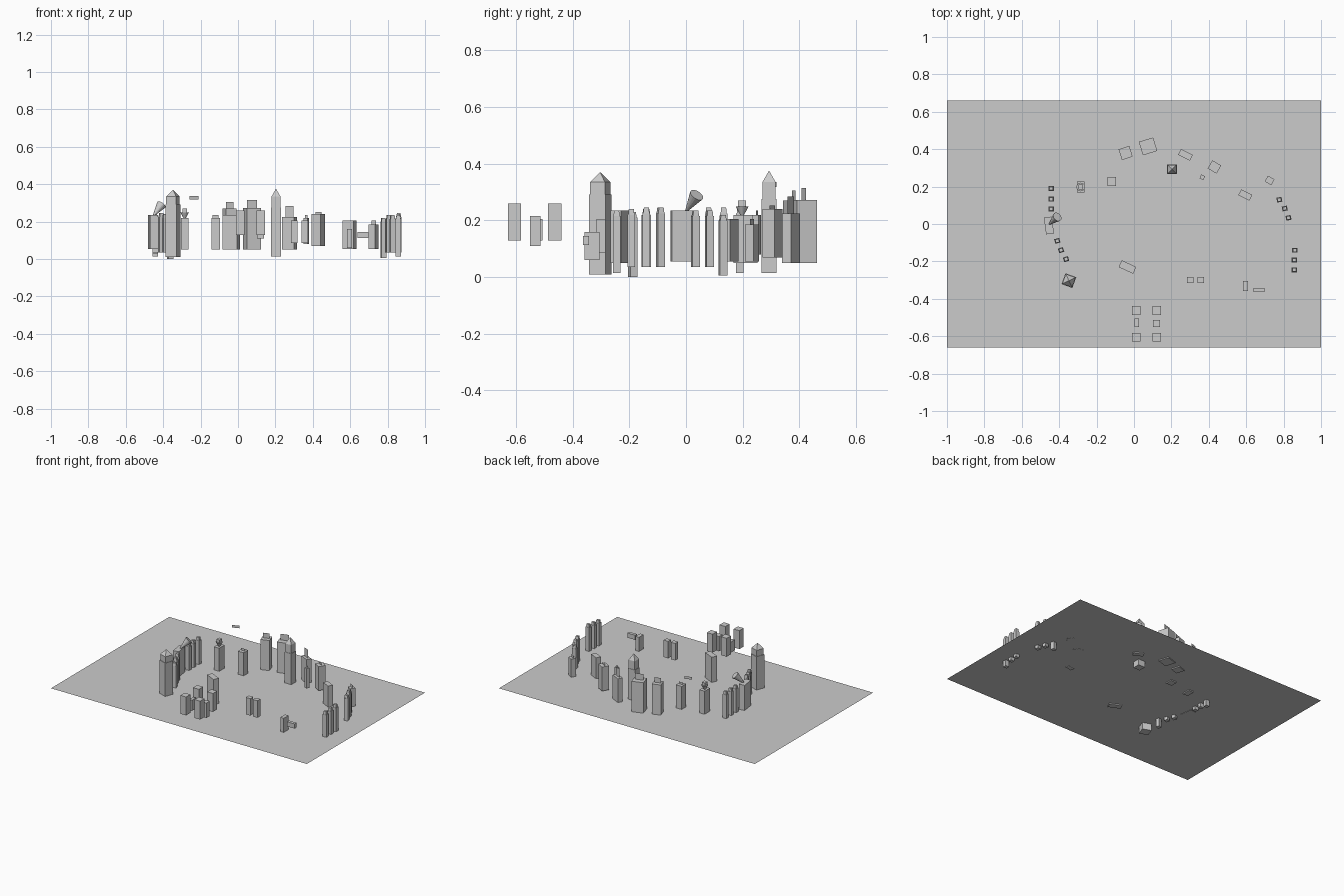
import bpy, math
from mathutils import Vector

def mesh(name, verts, faces):
    me = bpy.data.meshes.new(name)
    me.from_pydata([tuple(v) for v in verts], [], faces)
    me.update()
    ob = bpy.data.objects.new(name, me)
    bpy.context.collection.objects.link(ob)
    return ob

def block(name, x, y, w, d, z0, z1, rot=0, taper=1.0):
    # Upright box, optionally tapered towards the top
    corners = [(-1, -1), (1, -1), (1, 1), (-1, 1)]
    verts = [(a * w / 2, b * d / 2, z0) for a, b in corners]
    verts += [(a * w / 2 * taper, b * d / 2 * taper, z1) for a, b in corners]
    faces = [(3, 2, 1, 0), (4, 5, 6, 7)] + [(i, (i + 1) % 4, (i + 1) % 4 + 4, i + 4) for i in range(4)]
    ob = mesh(name, verts, faces)
    ob.location = (x, y, 0)
    ob.rotation_euler.z = math.radians(rot)
    return ob

def sign(name, x, y, w, z0, z1, rot=0):
    # Flat upright sheet
    h = w / 2
    ob = mesh(name, [(-h, 0, z0), (h, 0, z0), (h, 0, z1), (-h, 0, z1)], [(0, 1, 2, 3)])
    ob.location = (x, y, 0)
    ob.rotation_euler.z = math.radians(rot)

def cone(name, a, b, r1, r2, n=16):
    a, b = Vector(a), Vector(b)
    bpy.ops.mesh.primitive_cone_add(vertices=n, radius1=r1, radius2=r2,
                                    depth=(b - a).length, location=(a + b) / 2)
    ob = bpy.context.object
    ob.name = name
    ob.rotation_euler = (b - a).to_track_quat('Z', 'Y').to_euler()

# Base sheet
mesh("ground_sheet", [(-1, -.66, .057), (1, -.66, .057), (1, .66, .057), (-1, .66, .057)], [(0, 1, 2, 3)])
mesh("under_sheet", [(.475, -.06, .05), (.53, -.05, .05), (.525, -.02, .05), (.47, -.03, .05)], [(3, 2, 1, 0)])

# Larger buildings: x, y, width, depth, bottom, top, rotation, sign top
buildings = [
    (-.045, .38, .06, .06, .05, .27, 18, .305),
    (.075, .415, .08, .075, .05, .272, 17, .315),
    (.275, .37, .07, .035, .05, .225, -27, .285),
    (.43, .305, .055, .05, .07, .24, -30, .252),
    (.365, .25, .022, .022, .08, .22, -25, .235),
    (-.12, .227, .045, .05, .05, .22, 0, .235),
    (-.285, .198, .04, .06, .05, .22, 0, 0),
    (.725, .233, .04, .035, .055, .185, -30, .205),
    (.595, .155, .066, .035, .055, .205, -27, 0),
    (-.455, -.008, .042, .09, .055, .235, 8, 0),
    (-.035, -.23, .085, .04, .05, .235, -25, 0),
]
for i, (x, y, w, d, z0, z1, r, top) in enumerate(buildings):
    block(f"building_{i}", x, y, w, d, z0, z1, r)
    if top:
        sign(f"roof_sign_{i}", x, y, w * .7, z1, top, r)
sign("floating_sign", -.235, .31, .05, .318, .336, 20)

# Small blocks in front
for x in (.012, .122):
    for y in (-.463, -.605):
        block("corner_block", x, y, .045, .047, .13, .26)
block("narrow_block", .015, -.528, .022, .045, .13, .205)
block("middle_block", .12, -.532, .037, .037, .11, .215)
for x in (.3, .356):
    block("pair_block", x, -.3, .035, .033, .085, .205)
block("upright_block", .595, -.332, .027, .053, .06, .16)
block("side_block", .668, -.353, .06, .022, .113, .146)

# Slim tower rows with tapered caps: x, y, bottom, top, rotation
rows = [
    (-.443, .19, .015, .225, 0), (-.443, .133, .03, .225, 0), (-.443, .08, .035, .225, 0),
    (-.41, -.09, .035, .225, 17), (-.39, -.14, .035, .22, 17), (-.363, -.188, 0, .21, 17),
    (.777, .13, .005, .2, 12), (.806, .083, .035, .215, 12), (.826, .033, .035, .215, 12),
    (.86, -.14, .035, .225, 0), (.857, -.193, .035, .22, 0), (.857, -.245, .015, .215, 0),
]
for i, (x, y, z0, z1, r) in enumerate(rows):
    block(f"slim_tower_{i}", x, y, .028, .026, z0, z1, r)
    block(f"slim_cap_{i}", x, y, .024, .022, z1, z1 + .02, r, .8)

# Two spired towers
for x, y, s, z0, z1, z2, top, r in ((-.348, -.303, .062, .01, .292, .335, .37, -20),
                                    (.203, .293, .052, .015, .275, .335, .375, 0)):
    block("spire_tower", x, y, s, s, z0, z1, r)
    block("spire_collar", x, y, s * .9, s * .9, z1, z2, r)
    block("spire_roof", x, y, s * .9, s * .9, z2, top, r, .03)

# Flared ornament on the left building
cone("ornament_cup", (-.285, .198, .212), (-.285, .198, .25), .003, .023)
block("ornament_top", -.285, .198, .024, .028, .25, .27)

# Horn on the long left building
cone("horn", (-.455, -.003, .228), (-.41, .038, .29), .002, .026)
